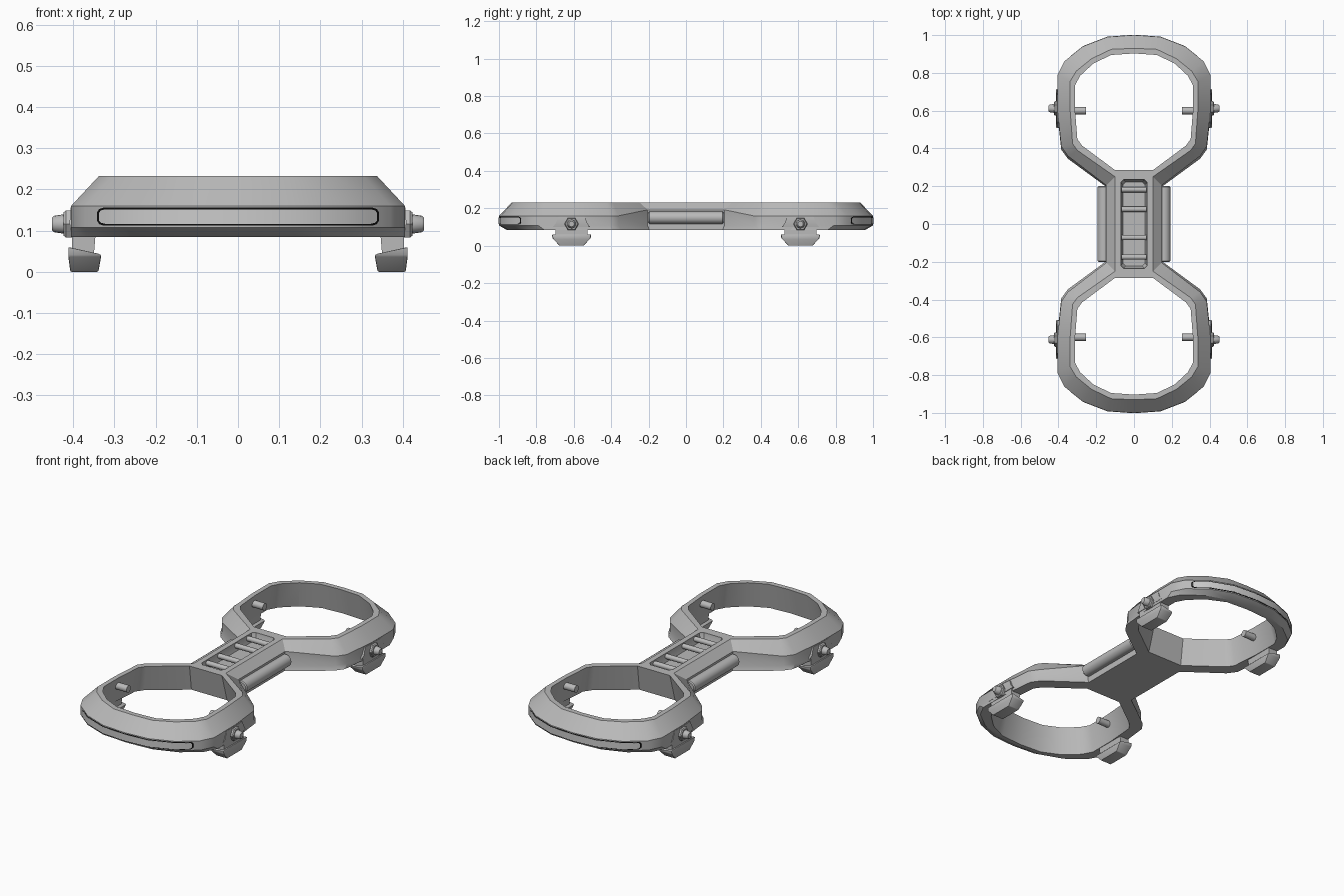
import bpy, bmesh, math

cube = bpy.data.objects.get("Cube")
if cube:
    bpy.data.objects.remove(cube)


def material(name, value):
    mat = bpy.data.materials.new(name)
    mat.use_nodes = True
    color = (value, value, value, 1)
    mat.diffuse_color = color
    mat.node_tree.nodes["Principled BSDF"].inputs["Base Color"].default_value = color
    return mat


grey = material("plain grey", 0.49)
light = material("light grey", 0.6)
black = material("black", 0.004)


def smooth(ob, degrees=32):
    bpy.ops.object.select_all(action='DESELECT')
    ob.select_set(True)
    bpy.context.view_layer.objects.active = ob
    bpy.ops.object.shade_smooth_by_angle(angle=math.radians(degrees))


def loft(name, loops, bevel=0, mat=grey):
    """Skin a list of matching point loops and cap both ends."""
    bm = bmesh.new()
    rings = [[bm.verts.new(p) for p in loop] for loop in loops]
    n = len(rings[0])
    for a, b in zip(rings, rings[1:]):
        for i in range(n):
            j = (i + 1) % n
            bm.faces.new((a[i], a[j], b[j], b[i]))
    bm.faces.new(rings[0])
    bm.faces.new(rings[-1])
    bmesh.ops.recalc_face_normals(bm, faces=bm.faces)
    if bevel:
        bmesh.ops.bevel(bm, geom=bm.edges[:], offset=bevel, segments=2,
                        profile=0.5, affect='EDGES')
    mesh = bpy.data.meshes.new(name)
    bm.to_mesh(mesh)
    bm.free()
    mesh.materials.append(mat)
    ob = bpy.data.objects.new(name, mesh)
    bpy.context.collection.objects.link(ob)
    smooth(ob)
    return ob


def rect(x0, x1, y0, y1, z):
    return [(x0, y0, z), (x1, y0, z), (x1, y1, z), (x0, y1, z)]


def turned(name, axis, stations, center, sides=16):
    """Round part along x or y from (position, radius) stations."""
    loops = []
    for pos, r in stations:
        ring = []
        for i in range(sides):
            t = math.tau * i / sides
            u, v = r * math.cos(t), center[1] + r * math.sin(t)
            ring.append((pos, center[0] + u, v) if axis == 'x' else (center[0] + u, pos, v))
        loops.append(ring)
    return loft(name, loops)


# Quarter outlines, from the rounded end to the neck
outer = [(0, 1), (.14, .99), (.27, .94), (.37, .86), (.405, .79),
         (.405, .6), (.385, .41), (.35, .36), (.147, .205)]
rim = [(0, .93), (.12, .925), (.225, .875), (.305, .81), (.338, .755),
       (.338, .6), (.325, .425), (.3, .39), (.1, .25)]
hole = [(0, .903), (.12, .895), (.215, .85), (.285, .785), (.312, .735),
        (.312, .6), (.3, .45), (.275, .415), (.1, .285)]


def full_loop(quarter, z, sy=1, neck_z=None):
    pts = [(x, y * sy, z) for x, y in quarter]
    if neck_z:
        pts[-1] = pts[-1][:2] + (neck_z,)
    right = pts + [(x, -y, h) for x, y, h in reversed(pts)]
    return right + [(-x, y, h) for x, y, h in reversed(right[1:-1])]


# Main frame
frame = loft("frame", [full_loop(outer, .085, .96), full_loop(outer, .108),
                       full_loop(outer, .16, 1, .192), full_loop(rim, .232)])


def end_y(x):
    for (x0, y0), (x1, y1) in zip(outer, outer[1:]):
        if x0 <= x <= x1:
            return y0 + (y1 - y0) * (x - x0) / (x1 - x0)


def end_strip(name, sy, shrink, out, depth, mat):
    """Rounded bar following the curved end wall."""
    half = [(0, 1), (.14, 1), (.27, 1), (.327, 1), (.337, .85), (.342, .5)]
    stations = [(-x, h) for x, h in reversed(half[1:])] + half
    loops = []
    for x, h in stations:
        # Only the rounded tips move inwards, so the bends stay on the wall's
        if abs(x) > .3:
            x -= math.copysign(shrink, x)
        h = (.0215 - shrink) * h
        y0, y1 = end_y(abs(x)) + out, end_y(abs(x)) - depth
        loops.append([(x, sy * y0, .134 - h), (x, sy * y0, .134 + h),
                      (x, sy * y1, .134 + h), (x, sy * y1, .134 - h)])
    return loft(name, loops, mat=mat)


def tray_loop(hx, hy, z, c=.015):
    return [(hx - c, hy, z), (hx, hy - c, z), (hx, c - hy, z), (hx - c, -hy, z),
            (c - hx, -hy, z), (-hx, c - hy, z), (-hx, hy - c, z), (c - hx, hy, z)]


def opening_loop(s, grow, z):
    """Opening outline, widened about the middle of its ring."""
    ring = hole + [(-x, y) for x, y in reversed(hole[1:])]
    return [(x * grow, s * (.6 + (y - .6) * grow), z) for x, y in ring]


# Ring openings, flaring downwards, and the neck tray
cutters = [loft("tray_cutter", [tray_loop(.058, .222, .19),
                                tray_loop(.07, .235, .226),
                                tray_loop(.07, .235, .26)])]
for s in (1, -1):
    cutters.append(loft("opening_cutter", [opening_loop(s, 1.1, .05), opening_loop(s, 1.1, .085),
                                           opening_loop(s, 1, .232), opening_loop(s, 1, .3)]))
for cutter in cutters:
    cutter.hide_render = True
    mod = frame.modifiers.new("cut", 'BOOLEAN')
    mod.object = cutter
    mod.solver = 'EXACT'
    bpy.context.view_layer.objects.active = frame
    bpy.ops.object.modifier_apply(modifier=mod.name)
    bpy.data.objects.remove(cutter)
smooth(frame, 44)

# Rungs across the tray
for y in (.182, .078, -.072, -.175):
    turned("tray_rung", 'x', [(-.066, .014), (.066, .014)], (y, .216), 12)

# End strips with a dark surround
for sy in (1, -1):
    end_strip("end_strip_surround", sy, 0, .001, .006, black)
    end_strip("end_strip", sy, .004, .002, .006, light)

for sx, side in ((1, "left"), (-1, "right")):
    # Rod along the neck
    turned(side + "_rod", 'y', [(-.2, .028), (-.195, .033), (.195, .033), (.2, .028)],
           (sx * .16, .15))
    for sy in (1, -1):
        y = sy * .612
        # Thin side plate, bolt and inner pin
        loft(side + "_side_plate",
             [rect(sx * .39, sx * .406, y - .1, y + .1, .1),
              rect(sx * .39, sx * .409, y - .085, y + .085, .118),
              rect(sx * .39, sx * .406, y - .07, y + .07, .156)])
        turned(side + "_bolt_base", 'x', [(sx * .4, .038), (sx * .418, .038), (sx * .423, .033)],
               (y, .116), 6)
        turned(side + "_bolt", 'x', [(sx * .42, .024), (sx * .446, .02), (sx * .452, .015)],
               (y, .116))
        turned(side + "_pin", 'x', [(sx * .255, .019), (sx * .335, .019)], (sy * .6, .182))
        # Hooked foot with its stem
        loft(side + "_foot_stem", [rect(sx * .35, sx * .403, y - .085, y + .085, .04),
                                   rect(sx * .345, sx * .403, y - .085, y + .085, .1)])
        top = [(x, yy, .06 if abs(x) > .37 else .043)
               for x, yy, z in rect(sx * .335, sx * .412, y - .104, y + .104, 0)]
        loft(side + "_foot", [rect(sx * .339, sx * .407, y - .064, y + .064, 0),
                              rect(sx * .332, sx * .412, y - .1, y + .1, .038), top], .003)
